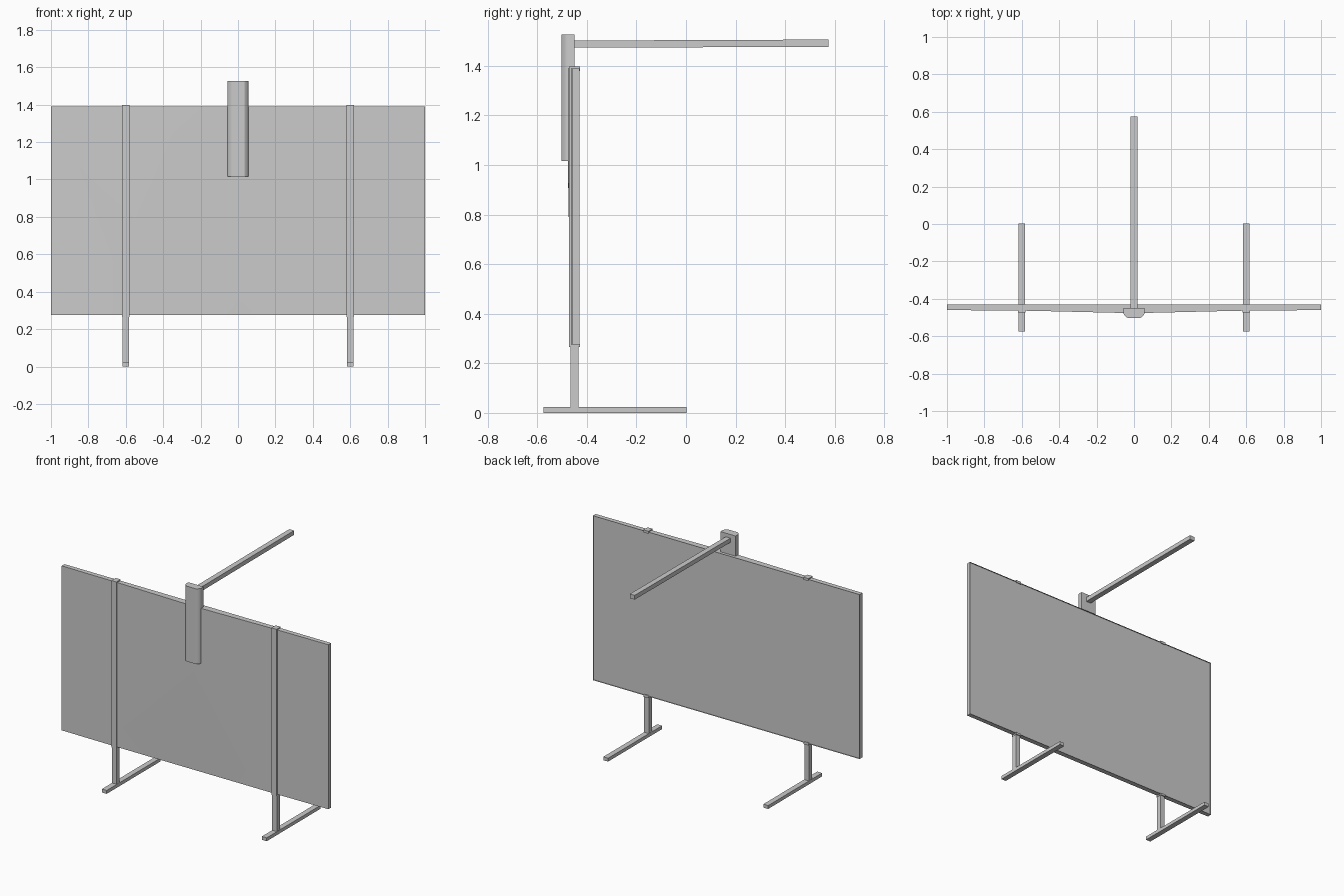
import bpy, bmesh
from mathutils import Vector

if "Cube" in bpy.data.objects:
    bpy.data.objects.remove(bpy.data.objects["Cube"])

ZB, ZT = 0.275, 1.39      # board bottom and top
YF = -0.43                # screen side of the board


def finish(name, bm, mirror=False, smooth=False):
    bmesh.ops.recalc_face_normals(bm, faces=bm.faces)
    me = bpy.data.meshes.new(name)
    bm.to_mesh(me)
    bm.free()
    ob = bpy.data.objects.new(name, me)
    bpy.context.collection.objects.link(ob)
    if mirror:
        ob.modifiers.new("Mirror", 'MIRROR').use_axis[0] = True
    if smooth:
        bpy.ops.object.select_all(action='DESELECT')
        ob.select_set(True)
        bpy.context.view_layer.objects.active = ob
        bpy.ops.object.shade_smooth_by_angle()
    return ob


def prism(name, pts, offset, **kw):
    """Extrude a closed outline of 3D points along an offset."""
    bm = bmesh.new()
    f = bm.faces.new([bm.verts.new(p) for p in pts])
    r = bmesh.ops.extrude_face_region(bm, geom=[f], use_keep_orig=True)
    vs = [v for v in r["geom"] if isinstance(v, bmesh.types.BMVert)]
    bmesh.ops.translate(bm, verts=vs, vec=Vector(offset))
    return finish(name, bm, **kw)


def box(name, x, y, z, **kw):
    pts = [(x[0], y[0], z[0]), (x[1], y[0], z[0]),
           (x[1], y[1], z[0]), (x[0], y[1], z[0])]
    return prism(name, pts, (0, 0, z[1] - z[0]), **kw)


# Board shell: shallow ridge on the outer side that fades out below the column
P = dict(A=(1, -.46, ZB), B=(1, -.46, ZT), C=(.55, -.464, ZT), D=(.55, -.464, .42),
         E=(0, -.477, ZT), F=(0, -.477, 1.02), G=(0, -.464, ZB), H=(.55, -.464, ZB))
bm = bmesh.new()
V = {k: bm.verts.new(p) for k, p in P.items()}
for face in ("ABCDH", "CEFD", "FGD", "DGH"):
    bm.faces.new([V[c] for c in face])
rim = [e for e in bm.edges if e.is_boundary and any(v.co.x > .01 for v in e.verts)]
r = bmesh.ops.extrude_edge_only(bm, edges=rim)
for v in r["geom"]:
    if isinstance(v, bmesh.types.BMVert):
        v.co.y = YF
finish("board_shell", bm, mirror=True, smooth=True)

# Screen with thin raised frame
bm = bmesh.new()
screen = bm.faces.new([bm.verts.new(p) for p in
                       ((1, YF, ZB), (-1, YF, ZB), (-1, YF, ZT), (1, YF, ZT))])
bm.normal_update()
if screen.normal.y < 0:
    screen.normal_flip()
bmesh.ops.inset_region(bm, faces=[screen], thickness=0.02)
bmesh.ops.inset_region(bm, faces=[screen], thickness=0.001)
for v in screen.verts:
    v.co.y = YF - 0.008
finish("screen_and_frame", bm)

# Legs: floor runner, post and clamp hooked round the board
box("foot", (.582, .618), (-.575, .003), (0, .023), mirror=True)
box("post", (.583, .617), (-.466, -.434), (.023, .28), mirror=True)
clamp = [(-.472, .266), (-.427, .266), (-.427, .28), (-.43, ZB), (-.458, ZB),
         (-.458, ZT), (-.43, ZT), (-.43, 1.38), (-.427, 1.38), (-.427, 1.397), (-.472, 1.397)]
prism("board_clamp", [(.581, y, z) for y, z in clamp], (.038, 0, 0), mirror=True)

# Column with rounded front
half = [(.057, -.45), (.057, -.478), (.052, -.487), (.044, -.496), (.034, -.502)]
outline = half + [(-x, y) for x, y in reversed(half)]
prism("arm_column", [(x, y, 1.017) for x, y in outline], (0, 0, .51), smooth=True)

# Overhead arm, rising very slightly
arm = [(-.455, 1.473), (.575, 1.477), (.575, 1.506), (-.455, 1.502)]
prism("overhead_arm", [(-.018, y, z) for y, z in arm], (.036, 0, 0))
